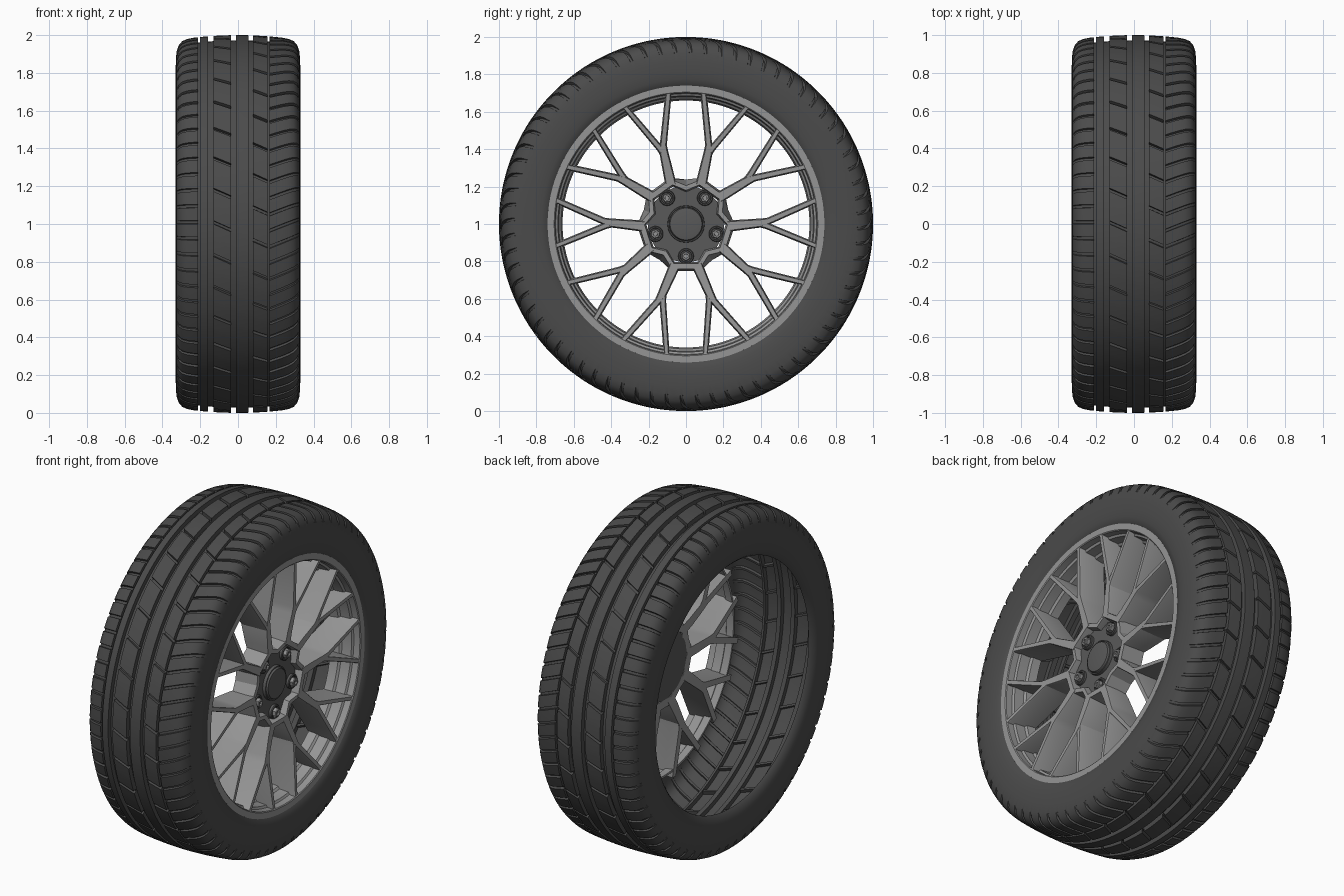
import bpy, bmesh, math
from math import sin, cos, pi, radians

if "Cube" in bpy.data.objects:
    bpy.data.objects.remove(bpy.data.objects["Cube"])


def material(name, v):
    m = bpy.data.materials.new(name)
    m.diffuse_color = (v, v, v, 1)
    m.use_nodes = True
    m.node_tree.nodes["Principled BSDF"].inputs["Base Color"].default_value = m.diffuse_color
    return m


DARK = material("rubber", 0.07)
HUB = material("dark_metal", 0.10)
METAL = material("rim_metal", 0.30)


def make(name, verts, faces, mat, angle=30, recalc=True):
    me = bpy.data.meshes.new(name)
    me.from_pydata(verts, [], faces)
    if recalc:
        bm = bmesh.new()
        bm.from_mesh(me)
        bmesh.ops.recalc_face_normals(bm, faces=bm.faces)
        bm.to_mesh(me)
        bm.free()
    me.materials.append(mat)
    ob = bpy.data.objects.new(name, me)
    bpy.context.collection.objects.link(ob)
    bpy.ops.object.select_all(action='DESELECT')
    ob.select_set(True)
    bpy.context.view_layer.objects.active = ob
    bpy.ops.object.shade_smooth_by_angle(angle=radians(angle))
    return ob


def polar(x, r, deg):
    """Point on the wheel: deg counted from +y towards +z."""
    return (x, r * cos(radians(deg)), 1 + r * sin(radians(deg)))


# Tyre: one shell, grid of cross-section columns by angle, with sheared cross slots
def crown(x):
    return 1 - 0.25 * x * x


def shear(x):
    if x < -0.13:
        return 0
    if x < 0.165:
        return -0.45 * (x + 0.13)
    return -0.133 + 0.4 * (x - 0.165)


side = [(0.27, 0.979), (0.295, 0.968), (0.313, 0.948), (0.325, 0.915), (0.329, 0.87),
        (0.33, 0.82), (0.326, 0.775), (0.316, 0.74), (0.30, 0.725)]
cols = []                                   # x, radius, slot depth, slot every n-th pitch
for i, (x, r) in reversed(list(enumerate(side))):
    cols.append((-x, r, 0.013 if i < 3 else 0, 1))
ribs = [(-0.24, -0.212, 0.013, 1), (-0.20, -0.16, 0, 1), (-0.13, -0.036, 0.02, 2),
        (-0.01, 0.055, 0, 1), (0.08, 0.155, 0.02, 2), (0.168, 0.24, 0.015, 1)]
for k, (a, b, d, n) in enumerate(ribs):
    if k:
        cols.append((a, crown(a) - 0.028, 0, 1))
    for t in (0, 0.33, 0.67, 1):
        x = a + (b - a) * t
        cols.append((x, crown(x), d, n))
    if k < 5:
        cols.append((b, crown(b) - 0.028, 0, 1))
for i, (x, r) in enumerate(side):
    cols.append((x, r, 0.015 if i < 3 else 0, 1))

PITCH, W = 72, 0.016
step = 2 * pi / PITCH
ring = []                                   # angle, in slot, pitch index
for p in range(PITCH):
    for off, s in ((0, 0), (0.002, 1), (W, 1), (W + 0.002, 0), (0.052, 0)):
        ring.append((p * step + off, s, p))
verts, faces = [], []
C, N = len(cols), len(ring)
for th, s, p in ring:
    for x, r, d, n in cols:
        rr = r - d if s and p % n == 0 else r
        a = th + shear(x)
        verts.append((x, -rr * cos(a), 1 + rr * sin(a)))
for j in range(N):
    k = (j + 1) % N
    for i in range(C - 1):
        faces.append((j * C + i, j * C + i + 1, k * C + i + 1, k * C + i))
make("tyre", verts, faces, DARK, 35, recalc=False)


# Rim ring: closed profile turned round the axle
def lathe(name, prof, mat, seg=120, closed=True, at=(0, 0), phase=0, angle=30):
    vs, fs, n = [], [], len(prof)
    for j in range(seg):
        for x, r in prof:
            a = 2 * pi * j / seg + phase
            vs.append((x, at[0] + r * cos(a), 1 + at[1] + r * sin(a)))
    for j in range(seg):
        k = (j + 1) % seg
        for i in range(n if closed else n - 1):
            i2 = (i + 1) % n
            fs.append((j * n + i, j * n + i2, k * n + i2, k * n + i))
    if not closed:
        fs.append([j * n for j in range(seg)])
        fs.append([j * n + n - 1 for j in range(seg)])
    return make(name, vs, fs, mat, angle)


lathe("rim_ring", [(0.285, 0.75), (0.31, 0.747), (0.316, 0.74), (0.316, 0.705), (0.312, 0.70),
                   (0.275, 0.697), (0.268, 0.685), (0.21, 0.68), (0.20, 0.668), (0.15, 0.66),
                   (0.15, 0.672), (0.20, 0.69), (0.25, 0.735)], METAL)


# Spokes: five arms, each with two mirrored forks, made of tapered deep strips
def strip(path, vs, fs):
    """path: (y, z, half width, front x, back x)"""
    base, n = len(vs), len(path)
    for i, (y, z, w, xf, xb) in enumerate(path):
        a, b = path[max(i - 1, 0)], path[min(i + 1, n - 1)]
        ty, tz = b[0] - a[0], b[1] - a[1]
        L = math.hypot(ty, tz)
        ny, nz = -tz / L, ty / L
        for x, h in ((xf, w - 0.003), (xf - 0.006, w), (xb, w + 0.004)):
            vs.append((x, y + ny * h, 1 + z + nz * h))
        for x, h in ((xb, w + 0.004), (xf - 0.006, w), (xf, w - 0.003)):
            vs.append((x, y - ny * h, 1 + z - nz * h))
    for i in range(n - 1):
        for k in range(6):
            p, q = base + i * 6, base + i * 6 + 6
            k2 = (k + 1) % 6
            fs.append((p + k, p + k2, q + k2, q + k))
    fs.append([base + k for k in range(6)])
    fs.append([base + (n - 1) * 6 + k for k in range(6)])


def pt(r, deg, w, xf, xb):
    return (r * cos(radians(deg)), r * sin(radians(deg)), w, xf, xb)


BOLTS = [54 + 72 * k for k in range(5)]
for n, c in enumerate(BOLTS):
    vs, fs = [], []
    for s in (-1, 1):
        strip([pt(0.225, c + s * 15, 0.026, 0.272, 0.14), pt(0.29, c + s * 17, 0.024, 0.275, 0.13),
               pt(0.40, c + s * 18.8, 0.020, 0.285, 0.12), pt(0.44, c + s * 20, 0.015, 0.288, 0.12),
               pt(0.712, c + s * 28.5, 0.013, 0.314, 0.15)], vs, fs)
        strip([pt(0.37, c + s * 19, 0.014, 0.282, 0.125), pt(0.43, c + s * 16.8, 0.014, 0.2865, 0.12),
               pt(0.712, c + s * 8.3, 0.012, 0.313, 0.15)], vs, fs)
    make("spoke_arm_%d" % (n + 1), vs, fs, METAL, 35)

# Hub collar: ten-sided ring wrapping the bolts
vs, fs = [], []
for c in BOLTS:
    for off in (-17, 17):
        for x, r in ((0.272, 0.252), (0.272, 0.222), (0.225, 0.212), (0.14, 0.212), (0.14, 0.262)):
            vs.append(polar(x, r, c + off))
    for r_out, off in ((0.205, 36),):       # flat between two bolts
        for x, r in ((0.262, r_out), (0.262, 0.18), (0.225, 0.17), (0.14, 0.17), (0.14, 0.238)):
            vs.append(polar(x, r, c + off))
for j in range(15):
    for i in range(5):
        k, i2 = (j + 1) % 15, (i + 1) % 5
        fs.append((j * 5 + i, j * 5 + i2, k * 5 + i2, k * 5 + i))
make("hub_collar", vs, fs, METAL, 25)

# Hub plate and centre cap
lathe("hub_plate", [(0.14, 0.205), (0.232, 0.205)], HUB, 30, False)
lathe("centre_cap", [(0.22, 0.10), (0.25, 0.098), (0.25, 0.092), (0.246, 0.09), (0.258, 0.085), (0.262, 0.06)],
      HUB, 48, False)

# Wheel bolts: round seat and hexagonal head
for n, c in enumerate(BOLTS):
    at = (0.172 * cos(radians(c)), 0.172 * sin(radians(c)))
    lathe("bolt_seat_%d" % (n + 1), [(0.225, 0.042), (0.245, 0.042), (0.249, 0.038), (0.249, 0.032),
                                     (0.236, 0.03)], HUB, 24, False, at)
    lathe("bolt_head_%d" % (n + 1), [(0.23, 0.026), (0.262, 0.026), (0.266, 0.022), (0.266, 0.013),
                                     (0.256, 0.012)], METAL, 6, False, at, radians(c))
